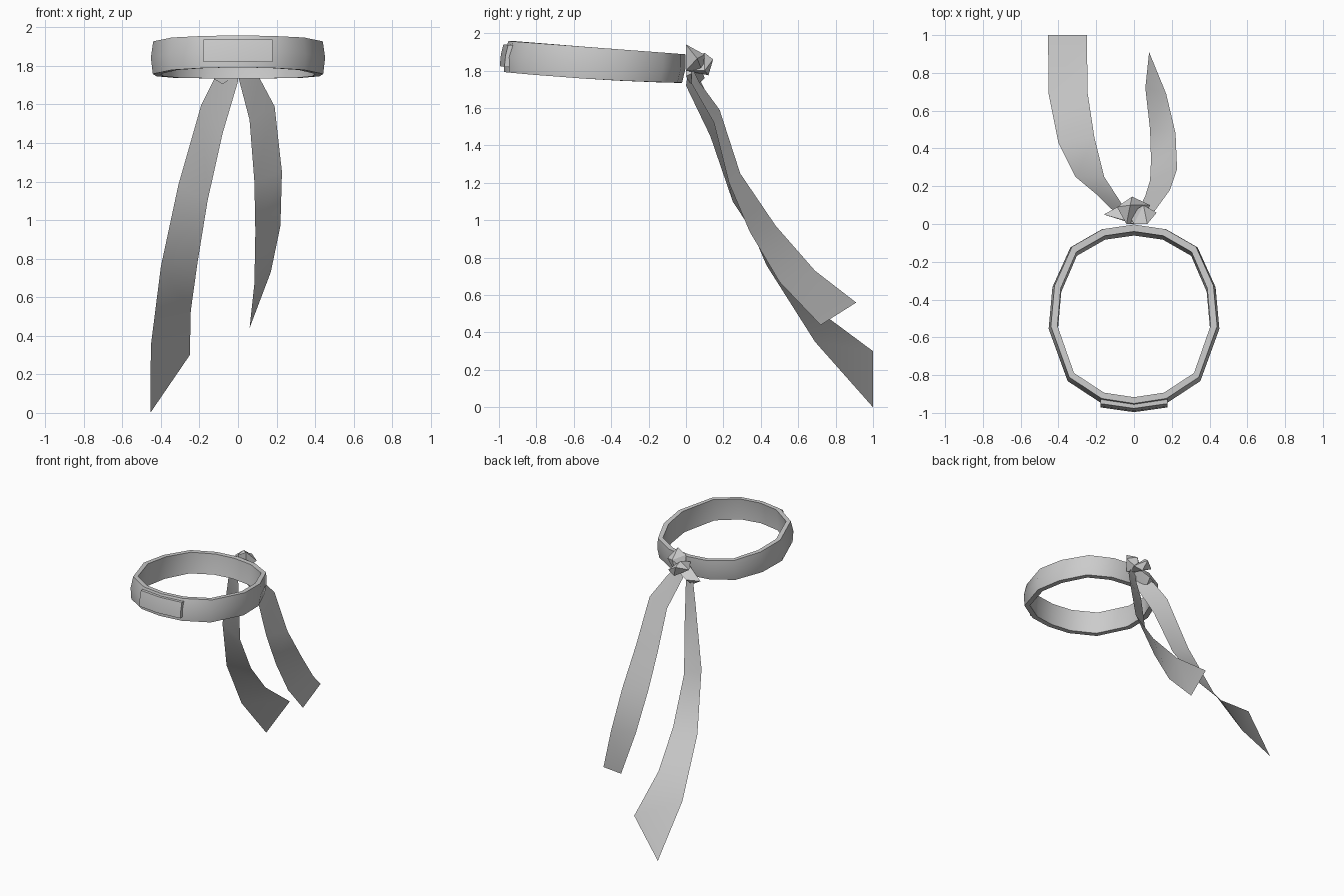
import bpy, bmesh
from mathutils import Vector

if "Cube" in bpy.data.objects:
    bpy.data.objects.remove(bpy.data.objects["Cube"])


def loft(name, rows, close_rows=False, close_cols=False, caps=False, smooth=40):
    """Skin a grid of points: rows of equal length."""
    bm = bmesh.new()
    grid = [[bm.verts.new(p) for p in row] for row in rows]
    n, m = len(grid), len(grid[0])
    for i in range(n if close_rows else n - 1):
        for j in range(m if close_cols else m - 1):
            a, b = grid[i], grid[(i + 1) % n]
            k = (j + 1) % m
            bm.faces.new((a[j], b[j], b[k], a[k]))
    if caps:
        bm.faces.new(grid[0])
        bm.faces.new(grid[-1])
    return finish(name, bm, smooth)


def finish(name, bm, smooth):
    bmesh.ops.recalc_face_normals(bm, faces=bm.faces[:])
    me = bpy.data.meshes.new(name)
    bm.to_mesh(me)
    bm.free()
    ob = bpy.data.objects.new(name, me)
    bpy.context.collection.objects.link(ob)
    bpy.ops.object.select_all(action='DESELECT')
    ob.select_set(True)
    bpy.context.view_layer.objects.active = ob
    if smooth:
        bpy.ops.object.shade_smooth_by_angle(angle=smooth * 3.14159 / 180)
    return ob


def hull(name, pts):
    bm = bmesh.new()
    for p in pts:
        bm.verts.new(p)
    res = bmesh.ops.convex_hull(bm, input=bm.verts[:])
    junk = [v for v in bm.verts if not v.link_faces]
    bmesh.ops.delete(bm, geom=junk, context='VERTS')
    return finish(name, bm, 25)


# Head band: 14-sided tilted loop with a slightly bulging section
half = [(0, -0.005), (0.17, -0.03), (0.335, -0.125), (0.43, -0.335),
        (0.45, -0.555), (0.35, -0.83), (0.175, -0.945), (0, -0.972)]
outline = half + [(-x, y) for x, y in half[-2:0:-1]]
centre = Vector((0, -0.49))
rows = []
for x, y in outline:
    p = Vector((x, y))
    d = (p - centre).normalized()
    t = -y
    zb = 1.735 + 0.02 * t + 0.04 * t * t
    zt = 1.887 + 0.073 * t
    section = [(0.008, 0.0, -0.008), (-0.002, 0.5, 0.0), (0.010, 1.0, 0.012),
               (0.045, 1.0, 0.010), (0.042, 0.5, 0.0), (0.048, 0.0, -0.008)]
    row = []
    for inset, f, lean in section:
        q = p - d * inset
        row.append((q.x, q.y + lean, zb + (zt - zb) * f))
    rows.append(row)
loft("head_band", rows, close_rows=True, close_cols=True)

# Front plate follows the front facets of the band
rows = []
for x, y in [(-0.178, -0.965), (0, -0.99), (0.178, -0.965)]:
    dz = 0.004 if x == 0 else 0
    rows.append([(x, y - 0.006, 1.82 + dz), (x, y, 1.88 + dz), (x, y + 0.014, 1.937 + dz),
                 (x, y + 0.05, 1.937 + dz), (x, y + 0.05, 1.82 + dz)])
loft("front_plate", rows, close_cols=True, caps=True, smooth=30)

# Cloth tails: outer edge and inner edge of each ribbon
left_outer = [(-0.05, 0.03, 1.80), (-0.12, 0.08, 1.74), (-0.19, 0.15, 1.60), (-0.31, 0.25, 1.18),
              (-0.40, 0.43, 0.76), (-0.452, 0.69, 0.35), (-0.455, 1.0, 0.0)]
left_inner = [(0.0, 0.01, 1.79), (0.0, 0.0, 1.72), (-0.08, 0.13, 1.45), (-0.158, 0.25, 1.10),
              (-0.21, 0.46, 0.78), (-0.245, 0.69, 0.53), (-0.25, 1.0, 0.30)]
right_outer = [(0.05, 0.03, 1.82), (0.11, 0.07, 1.74), (0.19, 0.18, 1.59), (0.228, 0.29, 1.25),
               (0.22, 0.48, 0.97), (0.17, 0.69, 0.73), (0.08, 0.91, 0.56)]
right_inner = [(0.01, 0.03, 1.79), (0.005, 0.03, 1.73), (0.06, 0.15, 1.52), (0.085, 0.23, 1.20),
               (0.09, 0.34, 0.94), (0.085, 0.50, 0.67), (0.06, 0.72, 0.44)]
loft("left_tail", list(zip(left_outer, left_inner)), smooth=60)
loft("right_tail", list(zip(right_outer, right_inner)), smooth=60)

# Knot: a diagonal wrap, a cross fold behind it and a lower fold
hull("knot_wrap", [(-0.09, 0.09, 1.84), (-0.01, 0.145, 1.86), (0.085, 0.10, 1.80),
                   (0.02, 0.12, 1.775), (-0.04, 0.0, 1.86), (0.04, 0.0, 1.80),
                   (-0.02, 0.10, 1.895)])
hull("knot_fold", [(0.07, 0.0, 1.94), (0.0, 0.0, 1.90), (0.12, 0.06, 1.865),
                   (0.05, 0.10, 1.885), (0.07, 0.0, 1.80), (-0.03, 0.05, 1.80),
                   (0.03, 0.09, 1.79)])
hull("knot_lower_fold", [(-0.16, 0.05, 1.755), (-0.08, 0.04, 1.705), (-0.07, 0.10, 1.76),
                         (0.0, 0.0, 1.86), (0.03, 0.08, 1.81), (0.02, 0.0, 1.77),
                         (-0.05, 0.02, 1.83)])
